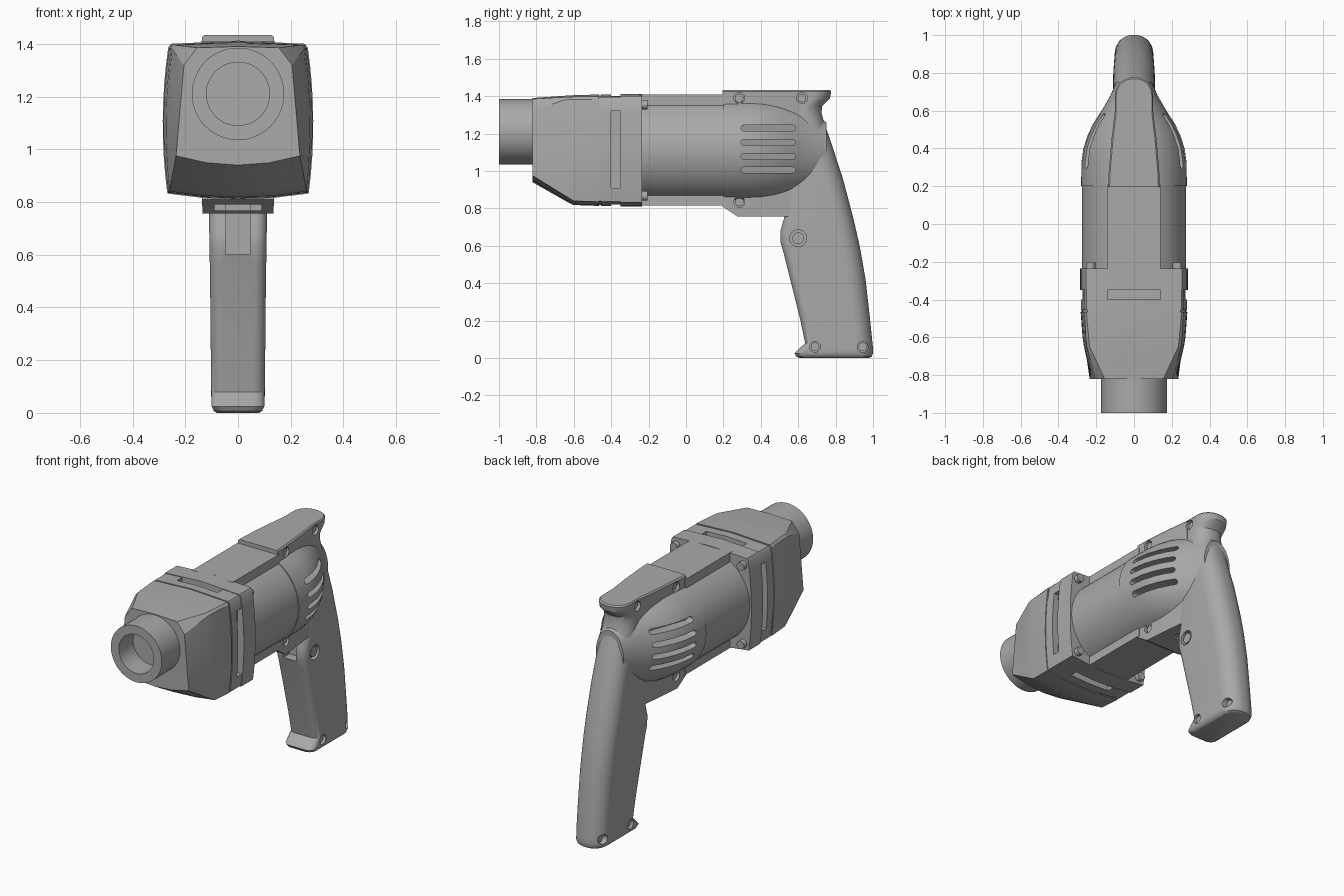
import bpy, bmesh, math
from mathutils import Vector, Matrix

cube = bpy.data.objects.get("Cube")
if cube:
    bpy.data.objects.remove(cube)

grey = bpy.data.materials.new("tool grey")
grey.use_nodes = True
grey.diffuse_color = (0.4, 0.4, 0.4, 1)
grey.node_tree.nodes["Principled BSDF"].inputs["Base Color"].default_value = (0.4, 0.4, 0.4, 1)

AXIS = 1.11   # height of the motor axis


def finish(name, bm):
    bmesh.ops.recalc_face_normals(bm, faces=bm.faces)
    mesh = bpy.data.meshes.new(name)
    bm.to_mesh(mesh)
    bm.free()
    mesh.materials.append(grey)
    ob = bpy.data.objects.new(name, mesh)
    bpy.context.collection.objects.link(ob)
    return ob


def loft(name, sections):
    """Skin closed sections of equal point count and cap both ends."""
    bm = bmesh.new()
    rings = [[bm.verts.new(p) for p in s] for s in sections]
    n = len(rings[0])
    for a, b in zip(rings, rings[1:]):
        for i in range(n):
            j = (i + 1) % n
            bm.faces.new((a[i], a[j], b[j], b[i]))
    bm.faces.new(rings[0])
    bm.faces.new(rings[-1])
    return finish(name, bm)


def mirrored(half):
    """Complete a section from its +x half; points on x = 0 stay single."""
    return half + [(-x, y, z) for x, y, z in reversed(half) if x > 1e-5]


def ellipse(y, rx, rz, n=64, zc=AXIS):
    return [(rx * math.sin(t), y, zc + rz * math.cos(t))
            for t in (2 * math.pi * i / n for i in range(n))]


def box(name, x, y, z):
    return loft(name, [[(x[0], v, z[0]), (x[1], v, z[0]), (x[1], v, z[1]), (x[0], v, z[1])] for v in y])


def disc(name, r, a, b, axis="X", n=24):
    """Cylinder between two points that differ along one axis."""
    a, b = Vector(a), Vector(b)
    bm = bmesh.new()
    rot = Matrix.Rotation(math.pi / 2, 4, "Y" if axis == "X" else "X")
    bmesh.ops.create_cone(bm, cap_ends=True, segments=n, radius1=r, radius2=r,
                          depth=(b - a).length, matrix=Matrix.Translation((a + b) / 2) @ rot)
    return finish(name, bm)


def cut(target, cutters):
    for c in cutters:
        c.hide_render = True
        mod = target.modifiers.new("cut", "BOOLEAN")
        mod.operation, mod.solver, mod.object = "DIFFERENCE", "EXACT", c
        bpy.context.view_layer.objects.active = target
        bpy.ops.object.modifier_apply(modifier=mod.name)
        bpy.data.objects.remove(c)


parts = []

# Spindle collar with its bore
collar = loft("spindle_collar", [ellipse(y, 0.175, 0.175, zc=1.21) for y in (-1, -0.78)])
cut(collar, [disc("bore", 0.12, (0, -1.1, 1.21), (0, -0.86, 1.21), "Y", 48)])
parts.append(collar)


# Gearbox housing: bulged box sections, chamfered towards the nose
def housing(y, top, shoulder, foot, z_top, z_bottom, bulge):
    half = [(0, y, z_top), (*top[:1], y, top[1])]
    for i in range(9):
        u = i / 8
        x = shoulder[0] + (foot[0] - shoulder[0]) * u + bulge * 4 * u * (1 - u)
        half.append((x, y, shoulder[1] + (foot[1] - shoulder[1]) * u))
    half += [(foot[0] * 0.5, y, z_bottom + (foot[1] - z_bottom) * 0.25), (0, y, z_bottom)]
    return mirrored(half)


def band(y, d=0.0):
    return housing(y, (0.255 - d, 1.4 - d), (0.265 - d, 1.385 - d), (0.268 - d, 0.832 + d),
                   1.412 - d, 0.81 + d, 0.019)


parts.append(loft("gearbox_housing", [
    housing(-0.82, (0.155, 1.385), (0.205, 1.32), (0.235, 0.975), 1.39, 0.94, 0),
    housing(-0.65, (0.235, 1.395), (0.25, 1.38), (0.255, 0.87), 1.402, 0.843, 0.012),
    housing(-0.6, (0.24, 1.397), (0.255, 1.383), (0.26, 0.84), 1.405, 0.818, 0.015),
    band(-0.465, 0.003)]))

# Slotted ring behind the gearbox
ring = loft("vent_ring", [band(-0.465, 0.008), band(-0.455, 0.008), band(-0.455, 0.004), band(-0.35, 0.004),
                          band(-0.35), band(-0.235)])
slots = [box("slot", (-0.14, 0.14), (-0.4, -0.35), z) for z in ((1.36, 1.5), (0.7, 0.86))]
slots += [box("slot", x, (-0.4, -0.35), (0.91, 1.32)) for x in ((0.24, 0.4), (-0.4, -0.24))]
cut(ring, slots)
parts.append(ring)

# Motor barrel, with flat top and bottom plates
parts.append(loft("motor_barrel", [ellipse(y, 0.275, 0.28) for y in (-0.25, 0.21)]))
parts.append(box("barrel_plates", (-0.14, 0.14), (-0.25, 0.21), (0.815, 1.408)))

# Rear motor shell blending into the grip
shell = loft("rear_shell", [ellipse(*s) for s in (
    (0.2, 0.28, 0.285), (0.33, 0.278, 0.284), (0.4, 0.268, 0.28), (0.47, 0.245, 0.27),
    (0.53, 0.217, 0.255), (0.61, 0.165, 0.23), (0.68, 0.125, 0.2), (0.75, 0.095, 0.15))])
vents = []
for side in (1, -1):
    for z in (1.23, 1.152, 1.078, 1.005):
        # slanted stadium cutter that follows the taper
        edge = [(0.31 + 0.016 * math.cos(t), z + 0.016 * math.sin(t))
                for t in (math.pi * (0.5 + i / 6) for i in range(7))]
        edge += [(0.88 - y, 2 * z - h) for y, h in edge]
        vents.append(loft("vent", [[(side * (x0 - k * (y - 0.3)), y, h) for y, h in edge]
                                   for x0, k in ((0.215, 0.36), (0.4, 0))]))
cut(shell, vents)
parts.append(shell)


# Rear spine: raised top plate and stepped underside
def slab(y, w, z0, z1):
    return mirrored([(w - 0.008, y, z1), (w, y, z1 - 0.008), (w, y, z0)])


spine = loft("rear_spine", [slab(0.195, 0.137, 0.81, 1.433), slab(0.275, 0.134, 0.757, 1.433),
                            slab(0.45, 0.119, 0.757, 1.433), slab(0.6, 0.101, 0.757, 1.433)])


# Grip: rounded horizontal sections from the foot up to the hooked cap
def grip_section(z, front, back, w):
    half = []
    rf, rb = 0.045, w * 0.92
    for i in range(9):
        t = math.pi / 2 * i / 8
        half.append((w - rf + rf * math.sin(t), front + rf - rf * math.cos(t), z))
    for i in range(13):
        t = math.pi / 2 * i / 12
        half.append((w - rb + rb * math.cos(t), back - rb + rb * math.sin(t), z))
    return mirrored(half)


grip = loft("grip", [grip_section(*s) for s in (
    (0, 0.61, 0.98, 0.08), (0.008, 0.59, 0.993, 0.092), (0.025, 0.58, 1.0, 0.1),
    (0.045, 0.6, 1.0, 0.101), (0.08, 0.637, 0.997, 0.102), (0.2, 0.612, 0.985, 0.103),
    (0.42, 0.557, 0.96, 0.105), (0.56, 0.522, 0.936, 0.107), (0.62, 0.505, 0.924, 0.108),
    (0.68, 0.505, 0.91, 0.109), (0.75, 0.525, 0.894, 0.11), (0.955, 0.54, 0.84, 0.108),
    (1.17, 0.54, 0.77, 0.105), (1.26, 0.54, 0.738, 0.102), (1.31, 0.54, 0.725, 0.1),
    (1.345, 0.54, 0.727, 0.1), (1.37, 0.54, 0.75, 0.1), (1.39, 0.54, 0.77, 0.1),
    (1.425, 0.54, 0.776, 0.1), (1.433, 0.54, 0.768, 0.094))])

# Trigger opening in the grip and spine
cut(grip, [box("trigger_slot", (-0.045, 0.045), (0.4, 0.57), (0.6, 0.79))])
cut(spine, [box("trigger_slot", (-0.045, 0.045), (0.4, 0.57), (0.7, 0.79)),
            box("trigger_channel", (-0.09, 0.09), (0.15, 0.4), (0.768, 0.79))])

# Recessed case screws on both sides
for target, spots in ((spine, ((0.285, 1.39, 0.134), (0.285, 0.835, 0.134))),
                      (grip, ((0.62, 1.39, 0.1), (0.69, 0.06, 0.101), (0.945, 0.06, 0.085)))):
    holes = []
    for y, z, x in spots:
        for s in (1, -1):
            holes.append(disc("hole", 0.029, (s * (x - 0.03), y, z), (s * (x + 0.06), y, z)))
            parts.append(disc("case_screw", 0.023, (s * (x - 0.04), y, z), (s * (x - 0.014), y, z)))
    cut(target, holes)
# the spine also reaches the upper rear hole
cut(spine, [disc("hole", 0.029, (s * 0.07, 0.62, 1.39), (s * 0.2, 0.62, 1.39)) for s in (1, -1)])

# Lock button on the left of the grip only
cut(grip, [disc("button_recess", 0.045, (0.08, 0.6, 0.64), (0.2, 0.6, 0.64), n=32)])
parts.append(disc("lock_button", 0.031, (0.07, 0.6, 0.64), (0.102, 0.6, 0.64), n=32))
parts += [spine, grip]

# Ring bolts in the four rear corners
for s in (1, -1):
    for z in (1.355, 0.867):
        parts.append(disc("ring_bolt", 0.025, (s * 0.23, -0.25, z), (s * 0.23, -0.205, z), "Y"))

# Smooth shading with crisp edges
bpy.ops.object.select_all(action="DESELECT")
for ob in parts:
    ob.select_set(True)
bpy.context.view_layer.objects.active = parts[0]
bpy.ops.object.shade_smooth_by_angle(angle=math.radians(32))
